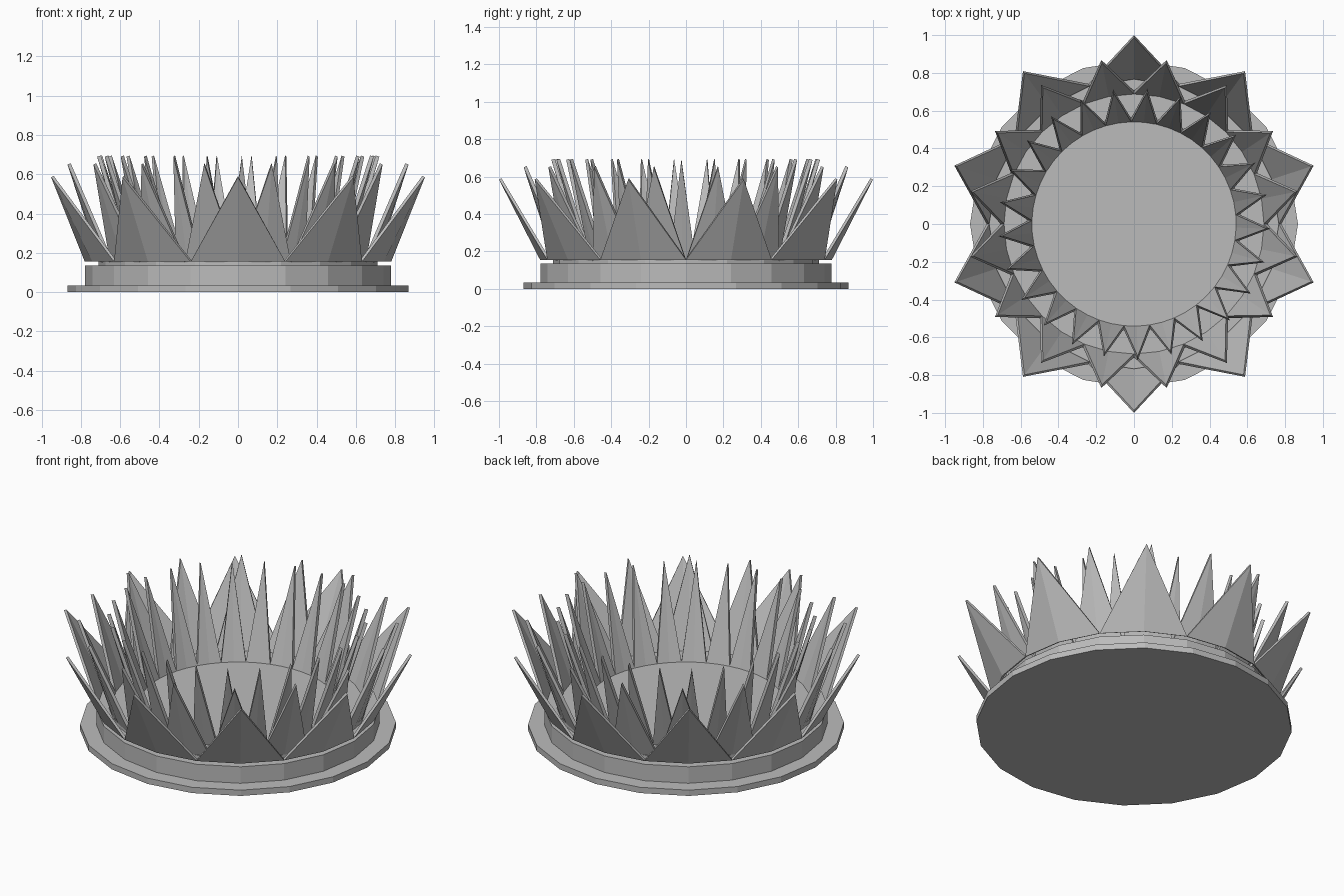
import bpy
import bmesh
from math import cos, sin, pi, radians

cube = bpy.data.objects.get("Cube")
if cube:
    bpy.data.objects.remove(cube, do_unlink=True)

GREY = (0.5, 0.5, 0.5, 1)
grey = bpy.data.materials.new("plain_grey")
grey.use_nodes = True
grey.diffuse_color = GREY
grey.node_tree.nodes["Principled BSDF"].inputs["Base Color"].default_value = GREY


def add_object(name, bm):
    bmesh.ops.recalc_face_normals(bm, faces=bm.faces)
    mesh = bpy.data.meshes.new(name)
    bm.to_mesh(mesh)
    bm.free()
    mesh.materials.append(grey)
    obj = bpy.data.objects.new(name, mesh)
    bpy.context.collection.objects.link(obj)
    return obj


def polar(radius, angle, z):
    return (radius * cos(angle), radius * sin(angle), z)


def disc(name, radius, bottom, top, sides=20):
    bm = bmesh.new()
    ring = [bm.verts.new(polar(radius, 2 * pi * i / sides, bottom)) for i in range(sides)]
    base = bm.faces.new(ring)
    lifted = bmesh.ops.extrude_face_region(bm, geom=[base], use_keep_orig=True)["geom"]
    for v in lifted:
        if isinstance(v, bmesh.types.BMVert):
            v.co.z = top
    add_object(name, bm)


def spike_ring(name, count, base_radius, base_z, tip_radius, tip_z, first_tip, thickness):
    """Ring of creased triangular spikes leaning outward."""
    bm = bmesh.new()
    half = pi / count
    start = radians(first_tip) - half
    ring = [bm.verts.new(polar(base_radius, start + half * i, base_z)) for i in range(2 * count)]
    for i in range(count):
        left, middle, right = (ring[(2 * i + k) % (2 * count)] for k in range(3))
        tip = bm.verts.new(polar(tip_radius, start + half * (2 * i + 1), tip_z))
        bm.faces.new((left, middle, tip))
        bm.faces.new((middle, right, tip))
    # keep every face pointing outward so the thickness grows inward
    bm.normal_update()
    for f in bm.faces:
        c = f.calc_center_median()
        if f.normal.x * c.x + f.normal.y * c.y < 0:
            f.normal_flip()
    mesh = bpy.data.meshes.new(name)
    bm.to_mesh(mesh)
    bm.free()
    mesh.materials.append(grey)
    obj = bpy.data.objects.new(name, mesh)
    bpy.context.collection.objects.link(obj)
    solid = obj.modifiers.new("thickness", 'SOLIDIFY')
    solid.thickness = thickness
    solid.offset = -1


# Stepped round base
disc("base_plate", 0.868, 0, 0.035)
disc("base_step", 0.779, 0.035, 0.135)
disc("floor_platform", 0.71, 0.135, 0.155)

# Three nested rings of spikes
spike_ring("outer_spikes", 10, 0.78, 0.155, 1.0, 0.585, 18, 0.015)
spike_ring("middle_spikes", 16, 0.705, 0.15, 0.885, 0.65, 11.25, 0.018)
spike_ring("inner_spikes", 25, 0.56, 0.15, 0.72, 0.69, 12.4, 0.02)
